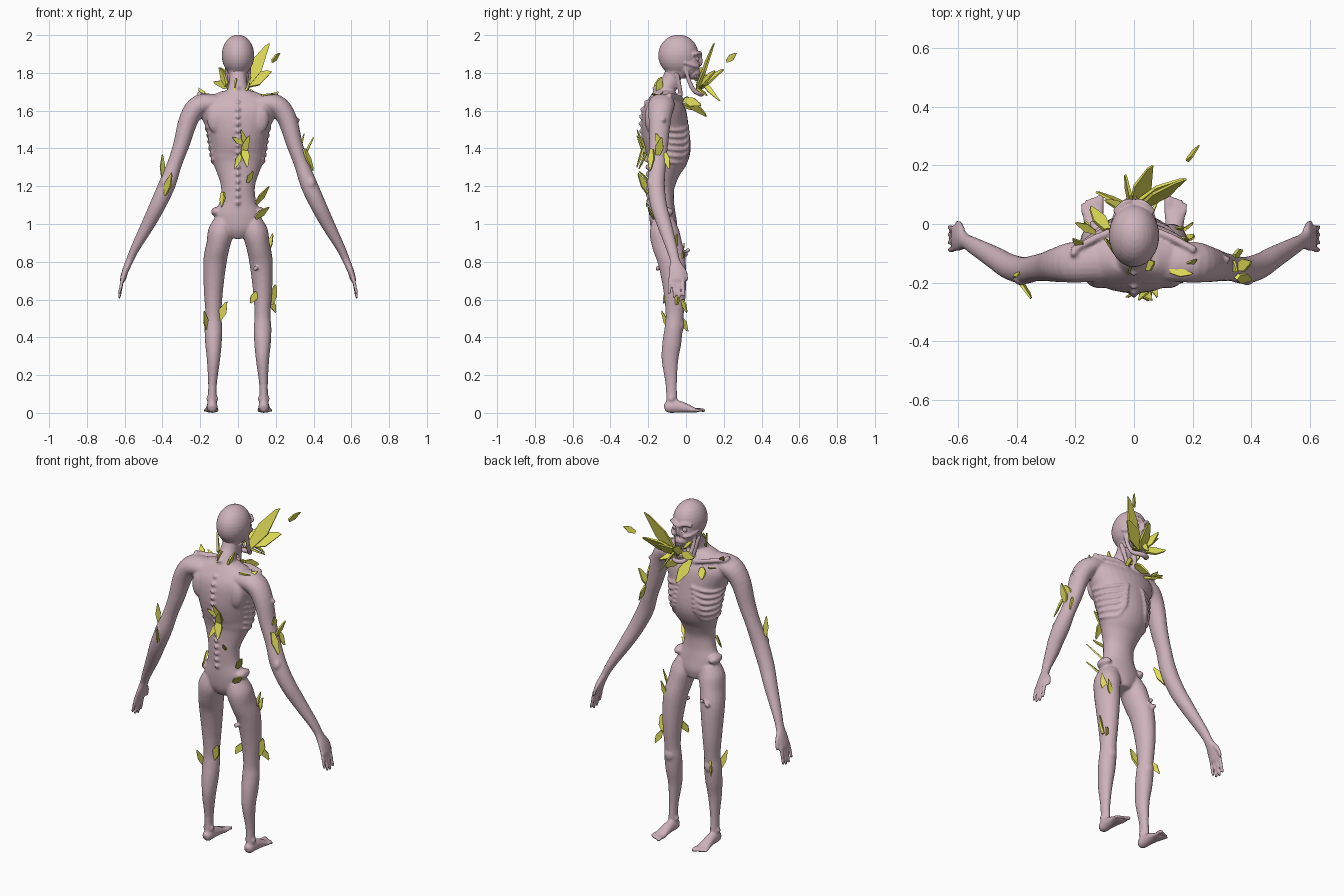
import bpy, bmesh, math, random
from mathutils import Vector, Matrix

random.seed(4)
PI2 = 2 * math.pi

def material(name, col):
    m = bpy.data.materials.new(name)
    m.diffuse_color = col
    return m

SKIN = material("skin", (0.62, 0.45, 0.50, 1))
CRYSTAL = material("crystal", (0.76, 0.73, 0.10, 1))

def spline(pts, t):
    """Catmull-Rom point at parameter t over rows of numbers."""
    i = min(int(t), len(pts) - 2)
    f = t - i
    a, b, c, d = (pts[max(0, min(len(pts) - 1, i + k))] for k in (-1, 0, 1, 2))
    return [0.5 * (2*q + (r - p)*f + (2*p - 5*q + 4*r - s)*f*f + (3*q - p - 3*r + s)*f**3)
            for p, q, r, s in zip(a, b, c, d)]

def tube(bm, rows, ref=(0, 1, 0), side=1, steps=4, n=20):
    """Closed loft through rows of x, y, z, half width, half depth."""
    ref = Vector(ref)
    secs = [spline(rows, k / steps) for k in range((len(rows) - 1) * steps + 1)]
    pos = [Vector((s[0] * side, s[1], s[2])) for s in secs]
    rings = []
    for k, s in enumerate(secs):
        t = (pos[min(k + 1, len(pos) - 1)] - pos[max(k - 1, 0)]).normalized()
        b = (ref - t * ref.dot(t)).normalized()
        a = b.cross(t)
        rings.append([bm.verts.new(pos[k] + a * s[3] * math.cos(PI2*j/n) + b * s[4] * math.sin(PI2*j/n))
                      for j in range(n)])
    faces = [bm.faces.new(rings[0][::-1]), bm.faces.new(rings[-1])]
    for r0, r1 in zip(rings, rings[1:]):
        for j in range(n):
            faces.append(bm.faces.new((r0[j], r0[(j+1) % n], r1[(j+1) % n], r1[j])))
    bmesh.ops.recalc_face_normals(bm, faces=faces)

def rod(bm, pts, r0, r1=None, side=1, ref=(0, 1, 0)):
    """Thin tapered tube through plain points."""
    r1 = r0 if r1 is None else r1
    m = len(pts) - 1
    tube(bm, [(*p, r0 + (r1-r0)*i/m, r0 + (r1-r0)*i/m) for i, p in enumerate(pts)], ref, side, n=10)

def blob(bm, c, r, side=1, seg=20):
    bmesh.ops.create_uvsphere(bm, u_segments=seg, v_segments=seg // 2, radius=1,
        matrix=Matrix.Translation((c[0]*side, c[1], c[2])) @ Matrix.Diagonal((*r, 1)))

def finish(name, bm, mat, voxel=0, smooth=True, relax=3):
    me = bpy.data.meshes.new(name)
    bm.to_mesh(me)
    bm.free()
    me.materials.append(mat)
    for p in me.polygons:
        p.use_smooth = smooth
    ob = bpy.data.objects.new(name, me)
    bpy.context.collection.objects.link(ob)
    if voxel:
        md = ob.modifiers.new("fuse", 'REMESH')
        md.mode, md.voxel_size, md.use_smooth_shade = 'VOXEL', voxel, True
        md = ob.modifiers.new("relax", 'SMOOTH')
        md.factor, md.iterations = 0.5, relax
    return ob

# Torso profile: z, centre y, half width, half depth
TORSO = [(.93, -.105, .05, .05), (.98, -.115, .11, .07), (1.05, -.125, .122, .07), (1.12, -.13, .096, .066),
         (1.2, -.13, .09, .07), (1.28, -.115, .115, .085), (1.34, -.1, .14, .107), (1.4, -.095, .15, .12),
         (1.5, -.11, .167, .125), (1.6, -.115, .205, .115), (1.66, -.115, .18, .085), (1.705, -.115, .08, .055)]
body = bmesh.new()
tube(body, [(0, cy, z, a, b) for z, cy, a, b in TORSO], n=32)

def on_torso(ang, z, out=0.0):
    i = max(k for k in range(len(TORSO) - 1) if TORSO[k][0] <= z)
    f = (z - TORSO[i][0]) / (TORSO[i+1][0] - TORSO[i][0])
    _, cy, a, b = spline(TORSO, i + f)
    return ((a + out) * math.sin(ang), cy + (b + out) * math.cos(ang), z)

# Neck
tube(body, [(0, -.14, 1.62, .09, .06), (0, -.115, 1.70, .06, .055), (0, -.08, 1.76, .046, .048), (0, -.05, 1.84, .045, .05)])
# Vertebrae
for k in range(17):
    z = 1.72 - k * .038
    p = (0, -.165, z) if z > 1.67 else on_torso(math.pi, z, .003)
    blob(body, p, (.012, .013, .013), seg=12)

ARM = [(.10, -.13, 1.635, .05, .065), (.2, -.13, 1.63, .056, .07), (.258, -.138, 1.56, .052, .06),
       (.30, -.145, 1.42, .043, .05), (.335, -.15, 1.32, .039, .045), (.375, -.158, 1.21, .045, .046),
       (.425, -.145, 1.1, .042, .044), (.475, -.115, 1.0, .036, .039), (.545, -.075, .87, .024, .03),
       (.572, -.06, .81, .02, .027), (.597, -.05, .75, .017, .043), (.613, -.05, .70, .014, .043)]
LEG = [(.075, -.12, 1.02, .05, .06), (.09, -.115, .96, .068, .078), (.105, -.10, .89, .063, .08),
       (.122, -.075, .8, .062, .074), (.13, -.06, .65, .051, .06), (.13, -.06, .52, .042, .048),
       (.13, -.065, .45, .047, .048), (.13, -.075, .37, .044, .05), (.13, -.085, .28, .035, .044),
       (.135, -.078, .15, .023, .03), (.137, -.075, .04, .024, .03)]
FOOT = [(.135, -.114, .025, .014, .018), (.136, -.095, .03, .027, .03), (.137, -.05, .034, .028, .034),
        (.138, 0, .025, .032, .025), (.14, .04, .015, .036, .015), (.14, .062, .012, .03, .01)]
for s in (1, -1):
    # Limbs
    tube(body, ARM, side=s)
    tube(body, LEG, side=s)
    tube(body, FOOT, ref=(0, 0, 1), side=s)
    # Kneecap, ankle, elbow, hip crest, shoulder blade
    blob(body, (.13, -.03, .465), (.03, .022, .036), s)
    for dx in (-.02, .02):
        blob(body, (.136 + dx, -.078, .075), (.012, .015, .016), s)
    blob(body, (.385, -.185, 1.215), (.026, .024, .034), s)
    blob(body, (.112, -.115, 1.065), (.03, .05, .026), s)
    blob(body, (.115, -.185, 1.56), (.05, .034, .08), s)
    # Collar bone and neck tendon
    rod(body, [(.015, -.03, 1.645), (.09, -.03, 1.668), (.21, -.09, 1.685)], .013, .013, s)
    rod(body, [(.015, -.035, 1.65), (.03, -.03, 1.70), (.05, -.05, 1.80)], .011, .013, s, (1, 0, 0))
    # Ribs
    for k in range(6):
        z = 1.53 - k * .034
        rod(body, [on_torso(a, z - .035 * math.sin(a * 1.4) + .01*k*(a < .5), .003) for a in
                   (.25 + .04*k, .7, 1.1, 1.55, 1.95)], .0095, .006, s, (0, 0, 1))
    # Fingers and thumb
    for k in range(4):
        y, l = -.084 + k * .023, (.078, .096, .1, .088)[k]
        rod(body, [(.61, y, .715), (.622, y - .004 + k*.002, .70 - l*.5), (.629, y - .004 + k*.003, .705 - l)], .0105, .0075, s)
    rod(body, [(.585, -.035, .785), (.592, -.005, .745), (.602, .006, .70)], .014, .008, s)
    # Toes
    for k in range(5):
        x, l = .113 + k * .0145, (.1, .094, .088, .08, .07)[k]
        r = .011 if k == 0 else .0085
        rod(body, [(x, .035, .014), (x + (k-1)*.001, l - .02, .016), (x + (k-1)*.002, l, .009)], r, r*.85, s, (0, 0, 1))
# Warts
for c in ((.092, -.15, .765), (.315, -.12, 1.55), (-.205, -.1, 1.69), (-.11, .01, .86), (-.14, 0, .84)):
    blob(body, c, (.013,) * 3, seg=12)
finish("body", body, SKIN, .0068)

# Skull with brow, cheekbones and upper jaw
head = bmesh.new()
blob(head, (0, -.04, 1.893), (.086, .107, .109), seg=32)
blob(head, (0, .0, 1.855), (.07, .075, .085), seg=28)
blob(head, (0, .035, 1.80), (.04, .042, .035))
tube(head, [(0, -.06, 1.78, .046, .05), (0, -.045, 1.84, .065, .075)])
rod(head, [(0, .072, 1.835), (0, .078, 1.86), (0, .07, 1.895)], .009, .012, ref=(1, 0, 0))
for s in (1, -1):
    rod(head, [(.008, .076, 1.893), (.035, .07, 1.908), (.066, .04, 1.895)], .011, .01, s, (0, 0, 1))
    rod(head, [(.028, .066, 1.835), (.055, .045, 1.838), (.074, -.01, 1.855)], .012, .009, s, (0, 0, 1))
    # Open jaw
    rod(head, [(.06, -.005, 1.84), (.056, .012, 1.77), (.045, .04, 1.71), (.026, .073, 1.69), (-.005, .082, 1.688)],
        .01, .015, s, (0, 0, 1))
skull = finish("skull", head, SKIN, .005, relax=2)

# Eye sockets, nose hole and cheek hollows
cut = bmesh.new()
blob(cut, (0, .088, 1.828), (.011, .022, .016))
for s in (1, -1):
    blob(cut, (.033, .078, 1.872), (.021, .026, .017), s)
    blob(cut, (.062, .045, 1.803), (.016, .03, .02), s)
cutter = finish("socket_cutter", cut, SKIN)
cutter.hide_render = True
cutter.hide_viewport = True
md = skull.modifiers.new("sockets", 'BOOLEAN')
md.operation, md.object = 'DIFFERENCE', cutter

# Eyeballs and teeth
bits = bmesh.new()
for s in (1, -1):
    blob(bits, (.032, .056, 1.872), (.014,) * 3, s)
finish("eyeballs", bits, SKIN)
teeth = bmesh.new()
for k in range(9):
    a = (k - 4) * .27
    x, y = math.sin(a), math.cos(a)
    rod(teeth, [(.033*x, .034 + .036*y, 1.79), (.034*x, .034 + .039*y, 1.775), (.034*x, .034 + .039*y, 1.757)], .006, .003)
    rod(teeth, [(.038*x, .04 + .042*y, 1.695), (.037*x, .04 + .041*y, 1.71), (.037*x, .04 + .04*y, 1.725)], .005, .0025)
finish("teeth", teeth, SKIN)

# Crystal shards: flat pointed slabs from base to tip
OUTLINE = [(0, -.2), (.45, -.5), (1, -.08), (.92, .14), (.5, .48), (.06, .26)]

def shard(bm, base, tip, width, normal=None):
    base, d = Vector(base), Vector(tip) - Vector(base)
    n = Vector(normal) if normal else Vector([random.uniform(-1, 1) for _ in range(3)])
    w = n.cross(d).normalized()
    n = d.cross(w).normalized()
    h = min(.008, width * .16)
    lo, hi = [[bm.verts.new(base + d*t + w*width*u + n*q*h*(1 - .6*t)) for t, u in OUTLINE] for q in (-1, 1)]
    faces = [bm.faces.new(lo[::-1]), bm.faces.new(hi)]
    faces += [bm.faces.new((lo[i], lo[(i+1) % 6], hi[(i+1) % 6], hi[i])) for i in range(6)]
    bmesh.ops.recalc_face_normals(bm, faces=faces)

def shards(name, rows, normal=None):
    bm = bmesh.new()
    for r in rows:
        shard(bm, r[:3], r[3:6], r[6], normal)
    finish(name, bm, CRYSTAL, smooth=False)

shards("mouth_shards_large", [(.03, .06, 1.72, .165, .15, 1.96, .075), (.02, .07, 1.73, .175, .155, 1.81, .08),
       (.0, .06, 1.72, .06, .2, 1.82, .07)], (.35, -.7, .6))
shards("mouth_shards", [(-.01, .06, 1.74, -.03, .17, 1.80, .05), (-.02, .06, 1.73, -.13, .11, 1.75, .05),
       (-.02, .05, 1.76, -.1, .08, 1.83, .04), (.0, .07, 1.77, .05, .18, 1.65, .03),
       (.02, .06, 1.72, .1, .11, 1.68, .045), (.18, .215, 1.86, .222, .267, 1.905, .035)])
shards("chest_shards", [(-.02, -.01, 1.67, -.01, .11, 1.57, .06), (-.09, -.02, 1.63, -.15, .06, 1.61, .05),
       (.04, -.01, 1.66, .08, .08, 1.63, .05), (-.13, -.03, 1.64, -.2, .005, 1.67, .03)])
shards("shoulder_shards", [(-.17, -.08, 1.67, -.21, -.05, 1.72, .03), (-.06, -.1, 1.73, -.1, -.05, 1.83, .045),
       (-.01, -.14, 1.77, -.02, -.17, 1.69, .03), (.04, -.15, 1.70, .07, -.13, 1.78, .04),
       (.12, -.16, 1.68, .2, -.17, 1.69, .03), (.17, -.15, 1.67, .215, -.12, 1.70, .025)])
shards("back_shards", [(.02, -.22, 1.36, .06, -.26, 1.47, .04), (.03, -.22, 1.42, -.03, -.25, 1.46, .03),
       (.03, -.22, 1.42, .05, -.26, 1.30, .045), (.02, -.21, 1.38, -.02, -.25, 1.29, .03),
       (.05, -.22, 1.4, .015, -.26, 1.5, .03)], (.2, -1, .1))
shards("upper_arm_shards", [(.33, -.13, 1.4, .35, -.16, 1.48, .04), (.35, -.15, 1.36, .40, -.13, 1.46, .045),
       (.35, -.18, 1.4, .40, -.19, 1.28, .04), (.34, -.11, 1.38, .37, -.09, 1.29, .035)])
shards("elbow_shards", [(-.4, -.17, 1.25, -.4, -.18, 1.37, .03), (-.39, -.19, 1.15, -.35, -.255, 1.27, .045)])
shards("waist_shards", [(-.08, -.17, 1.17, -.085, -.21, 1.09, .04), (.09, -.14, 1.1, .165, -.2, 1.2, .035),
       (.09, -.17, 1.03, .165, -.2, 1.09, .04), (.05, -.19, 1.22, .08, -.25, 1.28, .03)])
shards("leg_shards", [(.15, -.06, .84, .185, -.05, .95, .035), (.17, -.05, .57, .2, -.05, .68, .05),
       (.1, -.1, .64, .065, -.12, .58, .04), (.17, -.02, .6, .2, .005, .53, .035),
       (-.1, -.08, .49, -.06, -.1, .59, .045), (-.16, -.08, .43, -.18, -.13, .54, .035),
       (-.14, -.03, .51, -.17, .01, .43, .035), (.14, -.02, .8, .17, -.01, .9, .03)])
